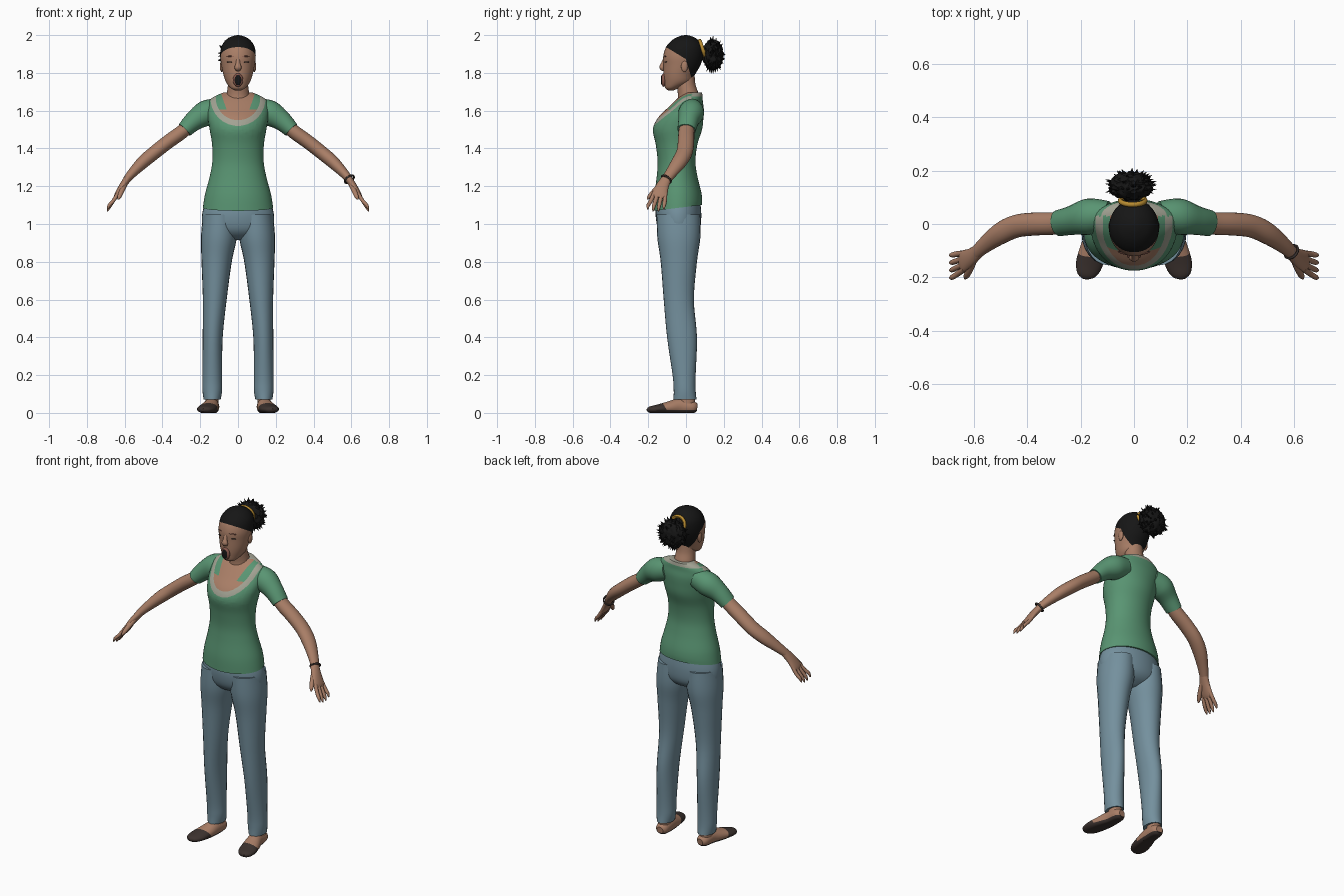
import bpy, bmesh, math, random
from mathutils import Vector, Matrix

cube = bpy.data.objects.get("Cube")
if cube:
    bpy.data.objects.remove(cube)
random.seed(4)
made = []


def material(name, rgb):
    m = bpy.data.materials.new(name)
    m.use_nodes = True
    m.diffuse_color = (*rgb, 1)
    m.node_tree.nodes["Principled BSDF"].inputs["Base Color"].default_value = (*rgb, 1)
    return m


SKIN = material("skin", (.40, .21, .135))
SHIRT = material("shirt green", (.10, .30, .17))
TRIM = material("trim grey", (.36, .36, .29))
DENIM = material("denim blue", (.175, .28, .34))
HAIR = material("hair black", (.008, .008, .008))
SHOE = material("shoe brown", (.045, .032, .028))
GOLD = material("hair tie gold", (.48, .26, .03))
LIP = material("lip brown", (.25, .10, .075))


def finish(name, bm, mats, mirror=False):
    bmesh.ops.recalc_face_normals(bm, faces=bm.faces)
    me = bpy.data.meshes.new(name)
    bm.to_mesh(me)
    bm.free()
    for m in mats:
        me.materials.append(m)
    ob = bpy.data.objects.new(name, me)
    bpy.context.collection.objects.link(ob)
    if mirror:
        ob.modifiers.new("mirror", "MIRROR").use_mirror_merge = False
    made.append(ob)
    return ob


def smooth_path(rows, steps):
    # Catmull-Rom through rows of x, y, z, radius, radius
    out = []
    for i in range(len(rows) - 1):
        p = [rows[max(0, min(len(rows) - 1, i + k))] for k in (-1, 0, 1, 2)]
        for s in range(steps):
            t = s / steps
            out.append([(2 * b + (c - a) * t + (2 * a - 5 * b + 4 * c - d) * t * t
                         + (3 * b - a - 3 * c + d) * t ** 3) / 2 for a, b, c, d in zip(*p)])
    return out + [list(rows[-1])]


def tube(bm, rows, flat=False, ref=(0, 1, 0), sides=24, steps=5):
    # Elliptical loft; the first radius lies along ref
    path = smooth_path(rows, steps)
    pts = [Vector(r[:3]) for r in path]
    rings = []
    for i, r in enumerate(path):
        t = Vector((0, 0, 1)) if flat else (pts[min(i + 1, len(pts) - 1)] - pts[max(i - 1, 0)]).normalized()
        u = Vector(ref)
        u = (u - t * u.dot(t)).normalized()
        v = t.cross(u)
        a, b = max(r[3], .001), max(r[4], .001)
        rings.append([bm.verts.new(pts[i] + u * a * math.cos(q) + v * b * math.sin(q))
                      for q in (2 * math.pi * k / sides for k in range(sides))])
    for lo, hi in zip(rings, rings[1:]):
        for k in range(sides):
            bm.faces.new((lo[k], lo[k - 1], hi[k - 1], hi[k]))
    bm.faces.new(rings[0])
    bm.faces.new(rings[-1])
    return bm


def cut(bm, co, no, keep=lambda c: True):
    faces = [f for f in bm.faces if keep(f.calc_center_median())]
    geom = faces + list({e for f in faces for e in f.edges}) + list({v for f in faces for v in f.verts})
    bmesh.ops.bisect_plane(bm, geom=geom, dist=1e-5, plane_co=co, plane_no=no)


def paint(bm, rule):
    for f in bm.faces:
        f.material_index = rule(f.calc_center_median())


def blob(name, loc, radii, mat, mirror=False, turn=0):
    bm = bmesh.new()
    m = Matrix.Translation(loc) @ Matrix.Rotation(turn, 4, "Z") @ Matrix.Diagonal((*radii, 1))
    bmesh.ops.create_uvsphere(bm, u_segments=20, v_segments=12, radius=1, matrix=m)
    return finish(name, bm, [mat], mirror)


def hoop(name, loc, axis, major, minor, mat):
    bm = bmesh.new()
    n = Vector(axis).normalized()
    u = n.orthogonal().normalized()
    v = n.cross(u)
    grid = []
    for i in range(28):
        d = u * math.cos(math.tau * i / 28) + v * math.sin(math.tau * i / 28)
        grid.append([bm.verts.new(Vector(loc) + d * (major + minor * math.cos(math.tau * j / 8))
                                  + n * minor * math.sin(math.tau * j / 8)) for j in range(8)])
    for i in range(28):
        for j in range(8):
            bm.faces.new((grid[i - 1][j - 1], grid[i][j - 1], grid[i][j], grid[i - 1][j]))
    finish(name, bm, [mat])


# Shirt body with scooped neckline
bm = tube(bmesh.new(), [(0, -.043, 1.07, .128, .186), (0, -.042, 1.15, .126, .176),
                        (0, -.047, 1.25, .108, .15), (0, -.05, 1.33, .1, .136),
                        (0, -.05, 1.42, .11, .137), (0, -.045, 1.5, .13, .15),
                        (0, -.029, 1.56, .121, .16), (0, -.004, 1.61, .098, .163),
                        (0, .014, 1.65, .075, .155), (0, .028, 1.675, .06, .125),
                        (0, .04, 1.695, .045, .08)], flat=True, sides=48)
for v in bm.verts:
    if v.co.z < 1.13:
        v.co.z += .12 * (v.co.y + .17) * (1.13 - v.co.z) / .06
NECK_Z = 1.665


def scoop(rx, rz):
    angles = [math.pi * (1 + k / 14) for k in range(15)]
    return [(Vector((rx * math.cos(q), 0, NECK_Z + rz * math.sin(q))),
             Vector((math.cos(q) / rx, 0, math.sin(q) / rz))) for q in angles]


def within(c, planes):
    return all((c - co).dot(no) < 0 for co, no in planes)


outer, inner = scoop(.145, .145), scoop(.117, .115)
front = lambda c: c.y < .03 and c.z > 1.45
for co, no in outer + inner:
    cut(bm, co, no, front)
gap = lambda c: front(c) and abs(c.x) < .14
cut(bm, (0, 0, 1.605), (0, 0, 1), gap)
for s in (1, -1):
    cut(bm, (s * .06, 0, 1.605), (s, 0, -.35), gap)
cut(bm, (0, 0, 1.676), (0, 0, 1))


def shirt_rule(c):
    if front(c) and within(c, inner):
        return 0 if c.z > 1.605 and abs(c.x) > .06 + .35 * (c.z - 1.605) else 2
    return 1 if (front(c) and within(c, outer)) or c.z > 1.676 else 0


paint(bm, shirt_rule)
finish("shirt", bm, [SHIRT, TRIM, SKIN])

finish("sleeves", tube(bmesh.new(), [(.09, .036, 1.61, .05, .055), (.165, .028, 1.588, .068, .068),
                                     (.23, .014, 1.548, .055, .054), (.283, .003, 1.498, .049, .042)]),
       [SHIRT], True)

# Arms and hands
finish("arms", tube(bmesh.new(), [(.24, .008, 1.535, .038, .034), (.3, .002, 1.485, .042, .037),
                                  (.37, 0, 1.435, .043, .037), (.44, -.008, 1.38, .043, .036),
                                  (.5, -.035, 1.33, .041, .034), (.555, -.075, 1.275, .032, .026),
                                  (.59, -.106, 1.235, .026, .02)]), [SKIN], True)
bm = tube(bmesh.new(), [(.582, -.1, 1.244, .026, .02), (.612, -.125, 1.2, .034, .018),
                        (.64, -.14, 1.155, .041, .014), (.65, -.144, 1.138, .03, .009)])
for i in range(4):
    k = i - 1.5
    tip = 1.062 + .01 * abs(k)
    tube(bm, [(.636, -.14 + .02 * k, 1.16, .011, .011), (.662, -.15 + .025 * k, 1.12, .011, .01),
              (.682, -.158 + .028 * k, tip + .022, .0095, .009),
              (.691, -.16 + .028 * k, tip, .003, .003)], sides=10, steps=3)
tube(bm, [(.6, -.13, 1.21, .015, .015), (.615, -.168, 1.175, .014, .013),
          (.628, -.195, 1.145, .011, .01), (.634, -.205, 1.13, .003, .003)], ref=(1, 0, 0), sides=10, steps=3)
finish("hands", bm, [SKIN], True)
hoop("bracelet", (.59, -.104, 1.237), (.03, -.03, -.04), .028, .005, SHOE)

# Trousers
finish("trouser_hips", tube(bmesh.new(), [(0, -.04, 1.12, .115, .172), (0, -.04, 1.05, .121, .19),
                                          (0, -.037, .98, .112, .185), (0, -.035, .94, .085, .14),
                                          (0, -.035, .915, .04, .06)], flat=True, sides=36), [DENIM])
finish("trouser_legs", tube(bmesh.new(), [(.095, -.04, 1.05, .115, .09), (.101, -.038, .93, .114, .095),
                                          (.113, -.038, .8, .096, .08), (.123, -.038, .6, .08, .063),
                                          (.134, -.021, .4, .079, .053), (.136, -.01, .2, .061, .052),
                                          (.136, -.007, .12, .058, .052), (.137, -.005, .07, .061, .045)],
                            flat=True), [DENIM], True)

# Feet in low shoes
finish("ankles", tube(bmesh.new(), [(.137, .005, .12, .042, .034), (.138, .004, .07, .044, .034),
                                    (.138, 0, .03, .046, .034)], flat=True), [SKIN], True)
bm = tube(bmesh.new(), [(.134, .058, .028, .02, .02), (.136, .035, .03, .036, .034),
                        (.14, -.03, .033, .04, .044), (.153, -.09, .026, .048, .035),
                        (.168, -.15, .02, .05, .024), (.18, -.19, .017, .035, .017),
                        (.184, -.206, .015, .01, .007)], ref=(1, 0, 0))
for v in bm.verts:
    v.co.z = max(v.co.z, 0)
cut(bm, (0, 0, .014), (0, 0, 1))
cut(bm, (0, -.11, .03), (0, 1, .6))
paint(bm, lambda c: int(c.z < .014 or c.y + .11 + .6 * (c.z - .03) < 0))
finish("feet", bm, [SKIN, SHOE], True)

# Neck and head, with the scalp painted as hair
finish("neck", tube(bmesh.new(), [(0, 0, 1.62, .05, .065), (0, .012, 1.68, .055, .06),
                                  (0, 0, 1.74, .05, .053), (0, -.005, 1.8, .05, .05)], flat=True), [SKIN])
bm = tube(bmesh.new(), [(0, -.08, 1.708, .015, .018), (0, -.073, 1.72, .037, .04),
                        (0, -.044, 1.75, .072, .063), (0, -.036, 1.79, .083, .077),
                        (0, -.022, 1.84, .098, .088), (0, -.015, 1.89, .105, .094),
                        (0, -.008, 1.94, .096, .087), (0, -.004, 1.975, .067, .063),
                        (0, -.002, 1.994, .032, .03), (0, -.002, 2, .004, .004)], flat=True, sides=36)
cut(bm, (0, -.12, 1.945), (0, .6, 1))
cut(bm, (0, 0, 1.87), (0, 1, .3))
cut(bm, (0, 0, 1.775), (0, 0, 1))
paint(bm, lambda c: int(c.z > max(1.775, min(1.945 - .6 * (c.y + .12), 1.87 - c.y / .3))))
finish("head", bm, [SKIN, HAIR])

# Face
finish("nose", tube(bmesh.new(), [(0, -.11, 1.88, .01, .008), (0, -.122, 1.85, .012, .01),
                                  (0, -.127, 1.828, .019, .014), (0, -.116, 1.814, .012, .008)],
                    ref=(1, 0, 0), sides=14), [SKIN])
blob("lips", (0, -.118, 1.762), (.027, .014, .036), LIP)
blob("open_mouth", (0, -.128, 1.762), (.018, .0049, .027), HAIR)
blob("eyes", (.042, -.108, 1.858), (.018, .004, .0035), HAIR, True, .3)
blob("eyebrows", (.042, -.11, 1.888), (.022, .003, .003), LIP, True, .3)
blob("ears", (.087, -.008, 1.835), (.009, .018, .03), SKIN, True)

# Ruffled hair bun and its tie
bm = bmesh.new()
bmesh.ops.create_icosphere(bm, subdivisions=4, radius=1)
for v in bm.verts:
    v.co *= random.uniform(.88, 1.04)
for _ in range(90):
    d = Vector([random.gauss(0, 1) for _ in range(3)]).normalized()
    if d.y > -.5:
        turn = d.to_track_quat("Z", "Y").to_matrix().to_4x4()
        bmesh.ops.create_cone(bm, segments=5, radius1=.13, radius2=.01, depth=.4,
                              matrix=Matrix.Translation(d) @ turn)
bmesh.ops.transform(bm, verts=bm.verts, matrix=Matrix.Translation((-.012, .142, 1.895))
                    @ Matrix.Diagonal((.084, .056, .083, 1)))
finish("hair_bun", bm, [HAIR])
hoop("hair_tie", (-.005, .088, 1.927), (0, 1, .35), .046, .01, GOLD)

# Shading
bpy.ops.object.select_all(action="DESELECT")
for ob in made:
    ob.select_set(True)
bpy.context.view_layer.objects.active = made[0]
bpy.ops.object.shade_smooth_by_angle(angle=math.radians(45))
